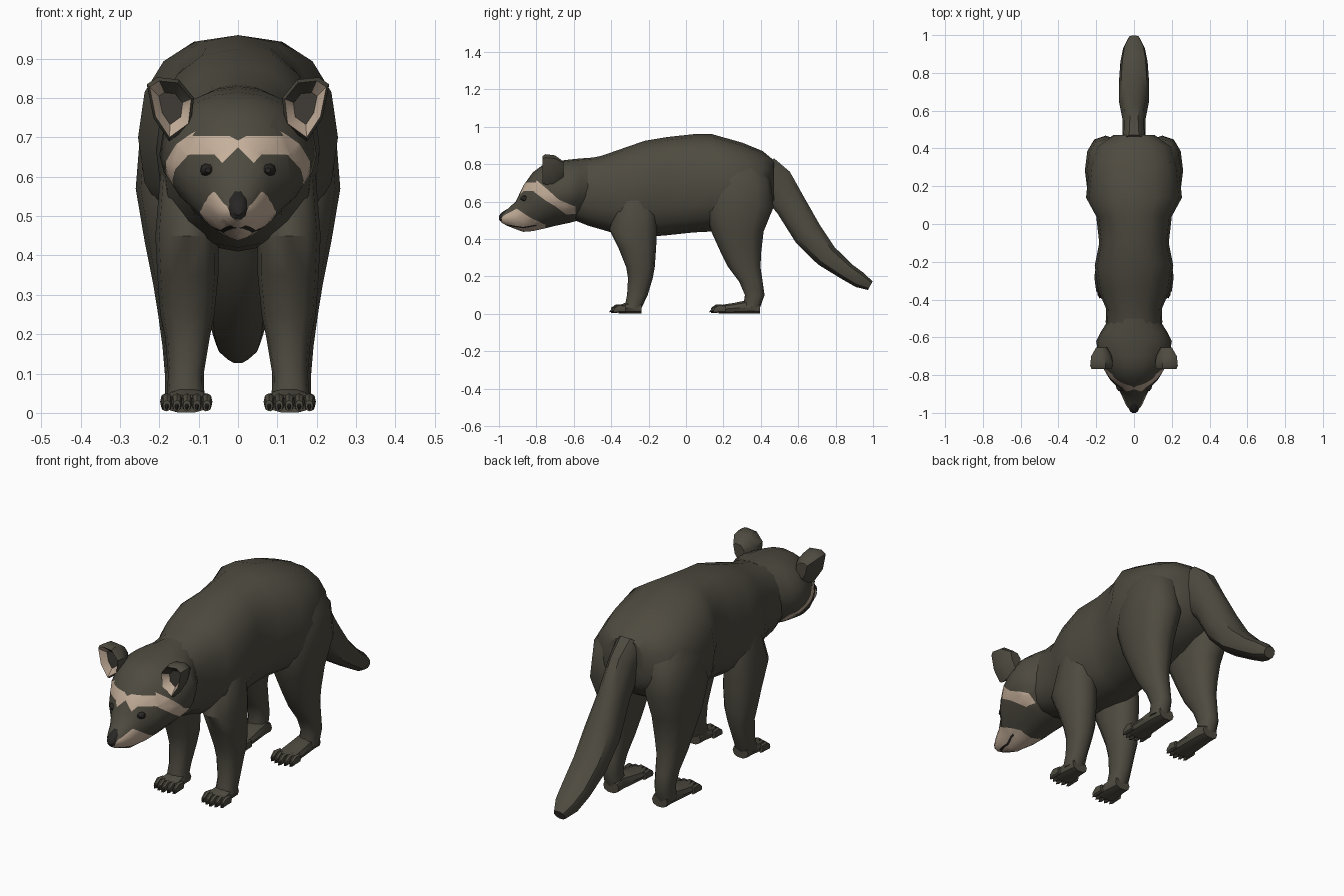
import bpy, bmesh
from math import sin, cos, pi, copysign, radians
from mathutils import Vector

if "Cube" in bpy.data.objects:
    bpy.data.objects.remove(bpy.data.objects["Cube"], do_unlink=True)


def material(name, r, g, b):
    m = bpy.data.materials.new(name)
    m.use_nodes = True
    m.diffuse_color = (r, g, b, 1)
    shader = next(n for n in m.node_tree.nodes if n.type == "BSDF_PRINCIPLED")
    shader.inputs["Base Color"].default_value = (r, g, b, 1)
    shader.inputs["Roughness"].default_value = 0.9
    return m


FUR = material("dark fur", 0.076, 0.069, 0.051)
CREAM = material("cream fur", 0.56, 0.43, 0.325)
INNER = material("inner ear", 0.05, 0.044, 0.035)
BLACK = material("nose and claws", 0.022, 0.02, 0.018)
PARTS = []


def skin(name, rings, *mats):
    """Join equal rings of points into one closed surface."""
    bm = bmesh.new()
    loops = [[bm.verts.new(p) for p in ring] for ring in rings]
    n = len(loops[0])
    for a, b in zip(loops, loops[1:]):
        for i in range(n):
            j = (i + 1) % n
            bm.faces.new((a[i], a[j], b[j], b[i]))
    bm.faces.new(loops[0])
    bm.faces.new(loops[-1])
    bmesh.ops.recalc_face_normals(bm, faces=bm.faces[:])
    mesh = bpy.data.meshes.new(name)
    bm.to_mesh(mesh)
    bm.free()
    obj = bpy.data.objects.new(name, mesh)
    bpy.context.collection.objects.link(obj)
    for m in mats:
        mesh.materials.append(m)
    PARTS.append(obj)
    return obj


def loft(name, sections, mat=FUR, n=12, up=None, power=0.85, low=0.85, side=1):
    """Rounded sections (x, y, z, half width, half height); without up they follow the path."""
    centres = [Vector(s[:3]) for s in sections]
    rings = []
    for k, (x, y, z, a, b) in enumerate(sections):
        d = centres[min(k + 1, len(centres) - 1)] - centres[max(k - 1, 0)]
        u = Vector(up) if up else Vector((0, -d.z, d.y)).normalized()
        ring = []
        for i in range(n):
            c, s = cos(2 * pi * i / n), sin(2 * pi * i / n)
            e = power if s > -1e-6 else low
            c, s = (copysign(abs(v) ** e, v) if abs(v) > 1e-6 else 0 for v in (c, s))
            p = Vector((x + a * c, y, z)) + u * b * s
            ring.append((p.x * side, p.y, p.z))
        rings.append(ring)
    return skin(name, rings, mat)


def along_y(rows):
    """(y, top, bottom, half width) to sections."""
    return [(0, y, (t + b) / 2, w, (t - b) / 2) for y, t, b, w in rows]


def down_z(rows):
    """(z, x inner, x outer, y front, y back) to sections."""
    return [((p + q) / 2, (f + b) / 2, z, (q - p) / 2, (b - f) / 2) for z, p, q, f, b in rows]


UP_Z, UP_Y = (0, 0, 1), (0, 1, 0)

# Trunk and tail
loft("body", along_y([
    (-.62, .80, .51, .13), (-.52, .83, .47, .15), (-.45, .845, .45, .147),
    (-.35, .88, .42, .19), (-.22, .925, .41, .208), (-.1, .945, .42, .184),
    (.04, .96, .435, .2), (.14, .96, .44, .254), (.3, .915, .47, .238),
    (.41, .87, .53, .205), (.47, .82, .6, .11)]), n=16, up=UP_Z)
loft("tail", [
    (0, .41, .77, .07, .09), (0, .48, .7, .06, .1), (0, .56, .58, .062, .087),
    (0, .65, .43, .08, .083), (0, .75, .31, .08, .067), (0, .86, .225, .072, .05),
    (0, .93, .18, .058, .045), (0, .985, .15, .03, .027)], n=10)


# Paws with toes and claws
def paw(name, x, front, back, heel, side):
    mid = (front + back) / 2
    loft(name, [(x, back, .03, .042, .03), (x, back - .04, heel / 2, .046, heel / 2),
                (x, mid, .03, .052, .03), (x, front + .05, .023, .055, .023)],
         n=10, up=UP_Z, side=side)
    for i in range(5):
        tx, y = x + (i - 2) * .0255, front + abs(i - 2) * .008
        loft(f"{name}_toe_{i + 1}", [(tx, y + .07, .026, .012, .02), (tx, y + .035, .028, .014, .022),
                                     (tx, y + .01, .018, .01, .014)], n=8, up=UP_Z, side=side)
        loft(f"{name}_claw_{i + 1}", [(tx, y + .012, .018, .006, .008), (tx, y, .01, .002, .003)],
             BLACK, n=6, up=UP_Z, side=side)


FRONT_LEG = down_z([
    (.7, .07, .17, -.3, -.2), (.6, .05, .198, -.36, -.16), (.45, .05, .21, -.41, -.155),
    (.35, .05, .205, -.36, -.16), (.25, .06, .198, -.32, -.167), (.19, .072, .185, -.31, -.178),
    (.1, .087, .178, -.315, -.205), (.03, .085, .18, -.33, -.238)])
HIND_LEG = down_z([
    (.82, .07, .2, .18, .37), (.72, .04, .248, .12, .452),
    (.57, .04, .26, .1, .468), (.44, .05, .238, .135, .415), (.33, .07, .216, .185, .402),
    (.25, .085, .203, .225, .398), (.17, .095, .192, .285, .41), (.1, .1, .186, .315, .42),
    (.03, .095, .185, .305, .395)])

# Ear outline in x and z, then layers of scale and y from back to front hollow
EAR = [(.232, .835), (.205, .853), (.15, .847), (.112, .8), (.12, .73), (.175, .69), (.215, .75)]
EAR_LAYERS = [(.5, -.655), (.92, -.7), (1, -.75), (.88, -.768), (.5, -.735)]

for label, side in (("left", 1), ("right", -1)):
    loft(f"{label}_front_leg", FRONT_LEG, up=UP_Y, side=side)
    loft(f"{label}_hind_leg", HIND_LEG, up=UP_Y, side=side)
    paw(f"{label}_front_paw", .13, -.41, -.238, .07, side)
    paw(f"{label}_hind_paw", .133, .125, .395, .08, side)
    rings = [[(side * (.17 + (x - .17) * s), y, .775 + (z - .775) * s) for x, z in EAR]
             for s, y in EAR_LAYERS]
    ear = skin(f"{label}_ear", rings, FUR, CREAM, INNER)
    count = len(EAR)
    for f in ear.data.polygons:
        if f.index >= 3 * count and f.index != 4 * count:
            outer = abs(f.center.x) > .18 or f.center.z < .77
            f.material_index = 1 if outer and f.index < 4 * count else 2
    # Eye
    loft(f"{label}_eye", [(.076, -.884 + .012 * k, .617, .02 * w, .017 * w)
                          for k, w in enumerate((.35, .8, 1, .8))], BLACK, n=10, up=UP_Z, side=side)

# Head, with a narrower jaw than crown
head = loft("head", along_y([
    (-.99, .53, .49, .018), (-.96, .555, .472, .042), (-.91, .6, .452, .064),
    (-.87, .685, .438, .084), (-.82, .755, .442, .13), (-.76, .8, .455, .165),
    (-.7, .815, .47, .187), (-.62, .825, .487, .2), (-.57, .83, .5, .175),
    (-.5, .835, .53, .13)]), n=20, up=UP_Z, power=.95, low=1.15)
head.data.materials.append(CREAM)
head.data.materials.append(BLACK)

# Face markings: outlines across the front in x and z, or along the side in y and z
BROW = [(0, .692), (.02, .703), (.13, .703), (.15, .68), (.14, .65),
        (.12, .657), (.06, .657), (.04, .635), (0, .675)]
CHEEK = [(-.8, .715), (-.74, .665), (-.68, .61), (-.59, .572), (-.59, .535), (-.64, .53),
         (-.7, .575), (-.75, .605), (-.81, .65)]
MUZZLE = [(-.975, .525), (-.905, .562), (-.835, .515), (-.75, .475), (-.75, .42),
          (-.995, .42), (-.995, .5)]
MOUTH = [(-.955, .477), (-.87, .464), (-.8, .476), (-.8, .47), (-.87, .457), (-.955, .47)]
MARKINGS = [(BROW, 0, 1), (CHEEK, 1, 1), (MUZZLE, 1, 1), (MOUTH, 1, 2)]


def edges_of(outline):
    return zip(outline, outline[1:] + outline[:1])


def inside(h, z, outline):
    hit = False
    for (h1, z1), (h2, z2) in edges_of(outline):
        if (z1 > z) != (z2 > z) and h < h1 + (z - z1) * (h2 - h1) / (z2 - z1):
            hit = not hit
    return hit


def touches(face, axis, low, high):
    values = [abs(v.co.x) if axis == 0 else v.co[axis] for v in face.verts]
    return min(values) <= high + .001 and max(values) >= low - .001


bm = bmesh.new()
bm.from_mesh(head.data)
bmesh.ops.triangulate(bm, faces=bm.faces[:])
for outline, axis, slot in MARKINGS:
    for (h1, z1), (h2, z2) in edges_of(outline):
        for s in (1, -1):
            # Cut only the faces the marking edge can cross
            faces = [f for f in bm.faces if f.calc_center_median().x * s > 0
                     and f.calc_center_median().y < -.57
                     and touches(f, axis, min(h1, h2), max(h1, h2))
                     and touches(f, 2, min(z1, z2), max(z1, z2))]
            geom = list({e for f in faces for e in f.edges}) + faces
            geom += list({v for f in faces for v in f.verts})
            k = s if axis == 0 else 1
            point, normal = Vector((0, 0, z1)), Vector((0, 0, -k * (h2 - h1)))
            point[axis], normal[axis] = k * h1, z2 - z1
            bmesh.ops.bisect_plane(bm, geom=geom, dist=1e-5, plane_co=point,
                                   plane_no=normal.normalized())
for f in bm.faces:
    c = f.calc_center_median()
    for outline, axis, slot in MARKINGS:
        if c.y < -.58 and inside(abs(c.x) if axis == 0 else c.y, c.z, outline):
            f.material_index = slot
bm.to_mesh(head.data)
bm.free()

# Nose
loft("nose", [(0, -1, .513, .01, .01), (0, -.99, .515, .022, .024),
              (0, -.97, .522, .026, .031), (0, -.945, .545, .02, .022)], BLACK, n=10, up=UP_Z)

# Smooth shading with sharp creases
bpy.ops.object.select_all(action="DESELECT")
for obj in PARTS:
    obj.select_set(True)
bpy.context.view_layer.objects.active = head
bpy.ops.object.shade_smooth_by_angle(angle=radians(40))
